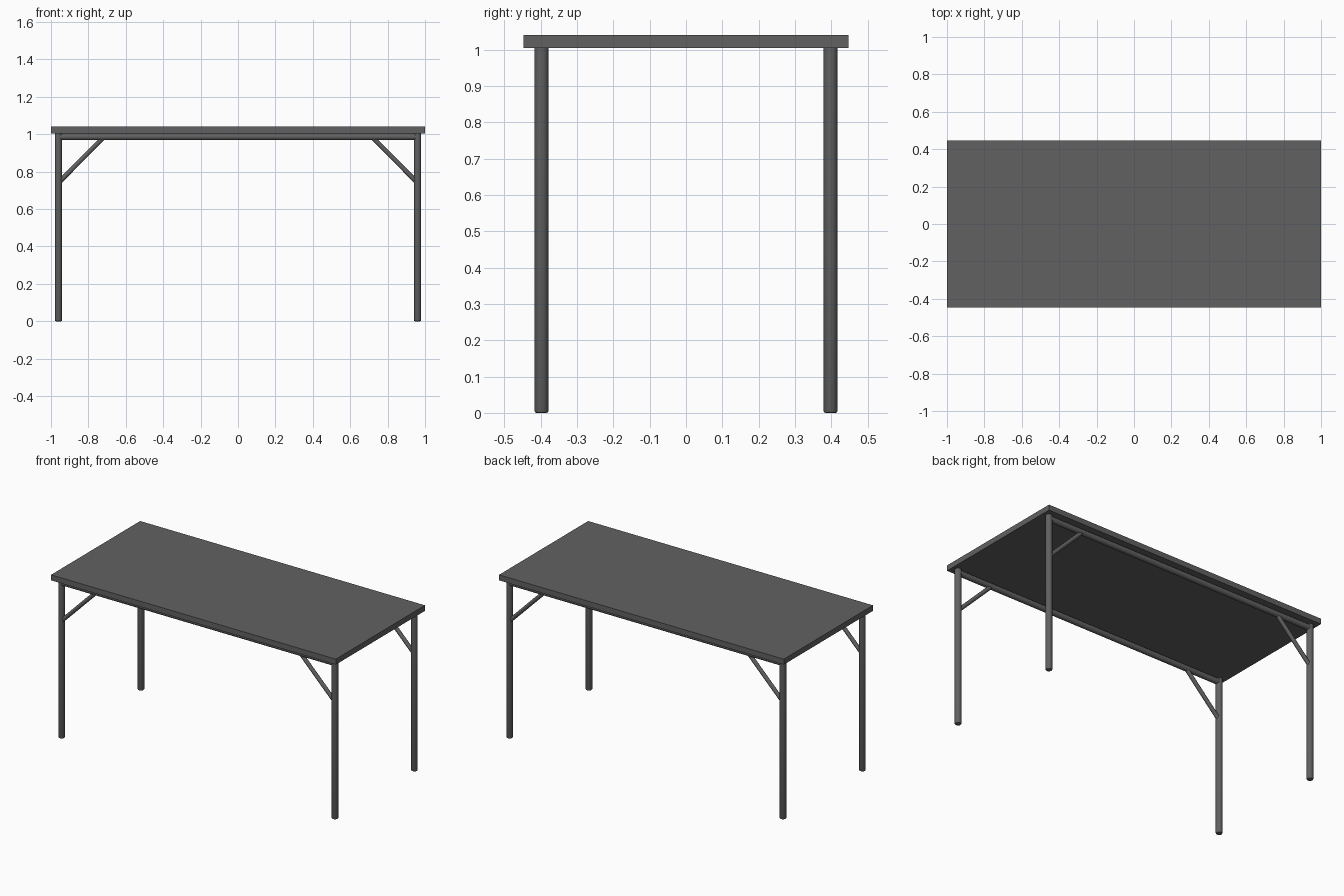
import bpy, bmesh, math
from mathutils import Vector

if "Cube" in bpy.data.objects:
    bpy.data.objects.remove(bpy.data.objects["Cube"])

grey = bpy.data.materials.new("dark_grey")
grey.diffuse_color = (0.12, 0.12, 0.12, 1)
grey.use_nodes = True
grey.node_tree.nodes["Principled BSDF"].inputs["Base Color"].default_value = grey.diffuse_color

LEG_X, LEG_Y = 0.96, 0.398
TOP_BOTTOM, TOP_TOP = 1.005, 1.04


def finish(bm, name):
    mesh = bpy.data.meshes.new(name)
    bm.to_mesh(mesh)
    bm.free()
    mesh.materials.append(grey)
    obj = bpy.data.objects.new(name, mesh)
    bpy.context.collection.objects.link(obj)
    return obj


def tube(name, a, b, radius, bevel=0.0):
    """Round bar from a to b; bevel rounds off the end at a."""
    a, b = Vector(a), Vector(b)
    d = b - a
    bm = bmesh.new()
    bmesh.ops.create_cone(bm, cap_ends=True, segments=16,
                          radius1=radius, radius2=radius, depth=d.length)
    if bevel:
        low = [e for e in bm.edges if all(v.co.z < 0 for v in e.verts)]
        bmesh.ops.bevel(bm, geom=low, offset=bevel, segments=2,
                        profile=0.5, affect='EDGES')
    obj = finish(bm, name)
    obj.location = (a + b) / 2
    obj.rotation_euler = d.to_track_quat('Z', 'Y').to_euler()
    bpy.ops.object.select_all(action='DESELECT')
    obj.select_set(True)
    bpy.context.view_layer.objects.active = obj
    bpy.ops.object.shade_smooth_by_angle(angle=math.radians(40))
    return obj


# Flat table top
bm = bmesh.new()
bmesh.ops.create_cube(bm, size=1)
bmesh.ops.scale(bm, vec=(2, 0.894, TOP_TOP - TOP_BOTTOM), verts=bm.verts)
top = finish(bm, "table_top")
top.location.z = (TOP_TOP + TOP_BOTTOM) / 2

for sy, row in ((-1, "front"), (1, "back")):
    y = sy * LEG_Y
    # Long rail under the top
    tube(row + "_rail", (-LEG_X, y, 0.986), (LEG_X, y, 0.986), 0.018)
    for sx, side in ((-1, "left"), (1, "right")):
        # Round leg with softened foot
        tube(f"{row}_{side}_leg", (sx * LEG_X, y, 0),
             (sx * LEG_X, y, TOP_BOTTOM), 0.0195, 0.006)
        # Diagonal brace from leg to rail
        tube(f"{row}_{side}_brace", (sx * 0.955, y, 0.745),
             (sx * 0.718, y, 0.984), 0.0125)
